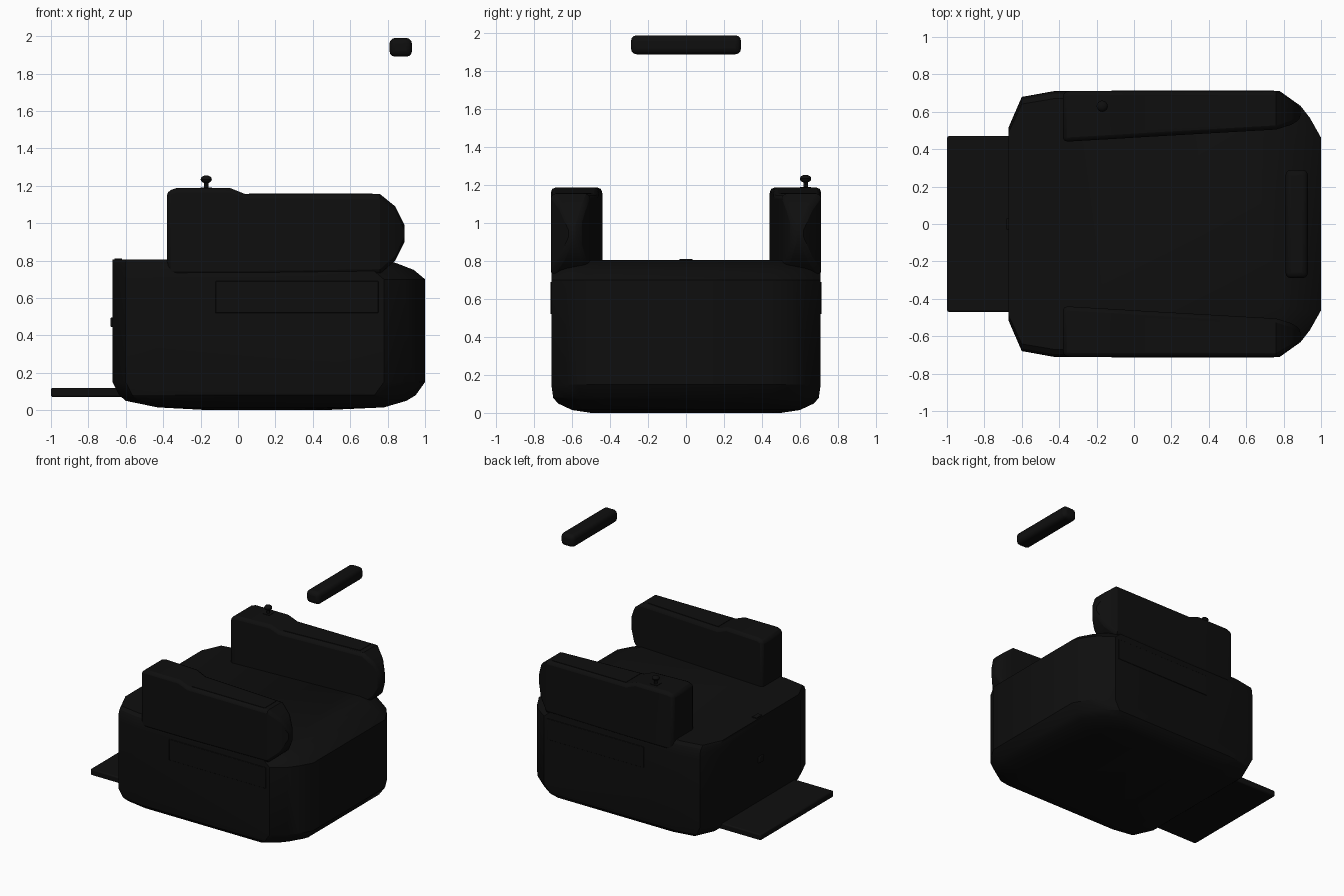
import bpy, bmesh, math
from mathutils import Matrix

if "Cube" in bpy.data.objects:
    bpy.data.objects.remove(bpy.data.objects["Cube"])

black = bpy.data.materials.new("near_black")
black.diffuse_color = (0.0045, 0.0045, 0.0045, 1)
black.use_nodes = True
black.node_tree.nodes["Principled BSDF"].inputs["Base Color"].default_value = black.diffuse_color


def finish(bm, name, bevel=0.0, segments=2):
    bmesh.ops.recalc_face_normals(bm, faces=bm.faces)
    me = bpy.data.meshes.new(name)
    bm.to_mesh(me)
    bm.free()
    me.materials.append(black)
    ob = bpy.data.objects.new(name, me)
    bpy.context.collection.objects.link(ob)
    if bevel:
        mod = ob.modifiers.new("bevel", 'BEVEL')
        mod.width, mod.segments = bevel, segments
        mod.limit_method, mod.angle_limit = 'ANGLE', math.radians(50)
    return ob


def loft(name, rings, **kw):
    """Skin a stack of closed rings and cap both ends."""
    bm = bmesh.new()
    loops = [[bm.verts.new(p) for p in r] for r in rings]
    n = len(loops[0])
    for a, b in zip(loops, loops[1:]):
        for i in range(n):
            j = (i + 1) % n
            bm.faces.new((a[i], a[j], b[j], b[i]))
    bm.faces.new(loops[0])
    bm.faces.new(loops[-1])
    return finish(bm, name, **kw)


def box(name, lo, hi, **kw):
    bm = bmesh.new()
    size = [b - a for a, b in zip(lo, hi)]
    mid = [(a + b) / 2 for a, b in zip(lo, hi)]
    bmesh.ops.create_cube(bm, size=1, matrix=Matrix.Translation(mid) @ Matrix.Diagonal((*size, 1)))
    return finish(bm, name, **kw)


# Main body: chamfered plan, drawn in at the bottom and along the rear top edge
def plan(z, x0, x1, y):
    half = [(x0, .73 * y), (x0 + .07, .957 * y), (x0 + .24, y),
            (x1 - .22, y), (x1 - .11, .89 * y), (x1 - .06, .80 * y), (x1, .65 * y)]
    return [(px, py, z) for px, py in half] + [(px, -py, z) for px, py in reversed(half)]


loft("body", [plan(*r) for r in (
    (0, -.15, .45, .50), (.015, -.43, .78, .60), (.05, -.60, .90, .675),
    (.08, -.635, .95, .70), (.15, -.67, 1.0, .71), (.70, -.67, 1.0, .71),
    (.75, -.67, .94, .708), (.785, -.67, .85, .695), (.805, -.67, .79, .67))])

# Foot plate and floating head bar
box("foot_plate", (-1, -.47, .07), (-.55, .47, .12), bevel=.01)
box("head_bar", (.81, -.29, 1.89), (.93, .29, 1.99), bevel=.03, segments=3)

# Small latches at the front
box("front_button", (-.682, -.03, .445), (-.66, .03, .495), bevel=.005)
box("top_latch", (-.66, -.035, .79), (-.62, .035, .812))

# Arm pods: x, bottom, top, inner y, outer y at each station
stations = ((-.38, .72, 1.17, .44, .705), (-.33, .72, 1.187, .442, .712),
            (-.04, .72, 1.187, .459, .712), (.04, .72, 1.155, .464, .712),
            (.76, .73, 1.155, .505, .712), (.84, .80, 1.09, .53, .665),
            (.89, .90, .99, .56, .62))
for s, side in ((1, "left"), (-1, "right")):
    loft(side + "_arm", [[(x, s * yi, a), (x, s * yo, a), (x, s * yo, b), (x, s * yi, b)]
                         for x, a, b, yi, yo in stations], bevel=.022)
    # Raised pad on the arm and panel on the flank
    loft(side + "_arm_pad", [[(x, s * yi, z), (x, s * .685, z), (x, s * .685, z + .004), (x, s * yi, z + .004)]
                             for x, z, yi in ((.06, 1.154, .50), (.72, 1.154, .54))])
    ys = sorted((s * .700, s * .714))
    box(side + "_flank_panel", (-.12, ys[0], .52), (.75, ys[1], .69), bevel=.003)

# Control stick on one arm
box("stick_base", (-.20, .60, 1.18), (-.14, .66, 1.19))
bm = bmesh.new()
bmesh.ops.create_cone(bm, cap_ends=True, segments=12, radius1=.012, radius2=.012, depth=.06,
                      matrix=Matrix.Translation((-.17, .63, 1.205)))
finish(bm, "stick_shaft")
bm = bmesh.new()
bmesh.ops.create_uvsphere(bm, u_segments=16, v_segments=8, radius=1,
                          matrix=Matrix.Translation((-.17, .63, 1.234)) @ Matrix.Diagonal((.03, .03, .021, 1)))
finish(bm, "stick_knob")

# Smooth shading with sharp edges kept
for ob in bpy.data.objects:
    ob.select_set(True)
    bpy.context.view_layer.objects.active = ob
bpy.ops.object.shade_smooth_by_angle(angle=math.radians(30))
